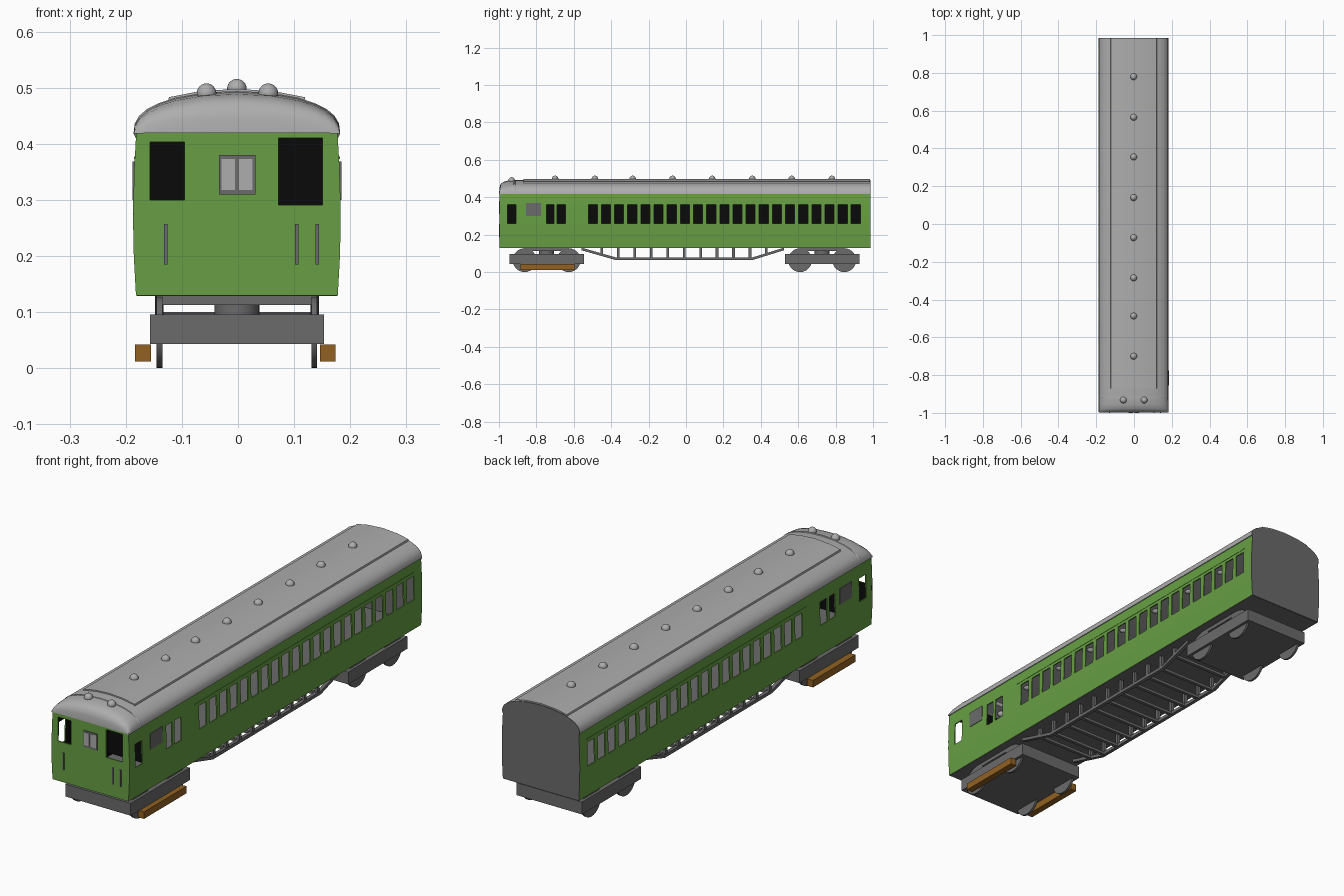
import bpy, bmesh, math
from mathutils import Vector

if "Cube" in bpy.data.objects:
    bpy.data.objects.remove(bpy.data.objects["Cube"])

X0 = -0.002            # small sideways offset of the whole car
YF, YB = -0.996, 0.983  # front and back ends


def material(name, r, g, b):
    m = bpy.data.materials.new(name)
    m.diffuse_color = (r, g, b, 1)
    m.use_nodes = True
    m.node_tree.nodes["Principled BSDF"].inputs["Base Color"].default_value = m.diffuse_color
    return m


GREEN = material("green", 0.135, 0.345, 0.056)
GRAY = material("dark gray", 0.15, 0.145, 0.15)
SILVER = material("light gray", 0.42, 0.42, 0.42)
BLACK = material("black", 0.003, 0.003, 0.003)
BROWN = material("brown", 0.285, 0.12, 0.016)


def finish(bm, name, *mats, smooth=False):
    me = bpy.data.meshes.new(name)
    bm.to_mesh(me)
    bm.free()
    ob = bpy.data.objects.new(name, me)
    bpy.context.collection.objects.link(ob)
    ob.location.x = X0
    for m in mats:
        me.materials.append(m)
    if smooth:
        bpy.ops.object.select_all(action='DESELECT')
        ob.select_set(True)
        bpy.context.view_layer.objects.active = ob
        bpy.ops.object.shade_smooth_by_angle(angle=math.radians(40))
    return ob


def box(name, mat, x0, x1, y0, y1, z0, z1):
    bm = bmesh.new()
    bmesh.ops.create_cube(bm, size=1)
    for v in bm.verts:
        v.co = Vector(((x0 + x1) / 2 + v.co.x * (x1 - x0),
                       (y0 + y1) / 2 + v.co.y * (y1 - y0),
                       (z0 + z1) / 2 + v.co.z * (z1 - z0)))
    return finish(bm, name, mat)


def cylinder(name, mat, r, depth, loc, axis):
    bm = bmesh.new()
    bmesh.ops.create_cone(bm, cap_ends=True, segments=28, radius1=r, radius2=r, depth=depth)
    for v in bm.verts:
        if axis == 'X':
            v.co = Vector((v.co.z, v.co.x, v.co.y))
        v.co += Vector(loc)
    bmesh.ops.recalc_face_normals(bm, faces=bm.faces)
    return finish(bm, name, mat, smooth=True)


def loft(name, mat, sections, caps=True):
    bm = bmesh.new()
    rows = [[bm.verts.new(p) for p in s] for s in sections]
    for a, b in zip(rows, rows[1:]):
        for i in range(len(a) - 1):
            bm.faces.new((a[i], a[i + 1], b[i + 1], b[i]))
    if caps:
        bm.faces.new(rows[0])
        bm.faces.new(rows[-1])
    bmesh.ops.recalc_face_normals(bm, faces=bm.faces)
    return finish(bm, name, mat, smooth=True)


def half_width(z):
    return 0.185 - 0.0055 * ((z - 0.27) / 0.145) ** 2


def wall(name, u0, u1, holes, place, outward):
    """Sheet with rectangular openings, green outside and black inside."""
    us = sorted({u0, u1} | {h[i] for h in holes for i in (0, 1)})
    zs = sorted({0.13, 0.2, 0.42} | {h[i] for h in holes for i in (2, 3)})
    bm = bmesh.new()
    grid = [[bm.verts.new(place(u, z)) for z in zs] for u in us]
    for i in range(len(us) - 1):
        for j in range(len(zs) - 1):
            u, z = (us[i] + us[i + 1]) / 2, (zs[j] + zs[j + 1]) / 2
            if any(h[0] < u < h[1] and h[2] < z < h[3] for h in holes):
                continue
            f = bm.faces.new((grid[i][j], grid[i + 1][j], grid[i + 1][j + 1], grid[i][j + 1]))
            f.normal_update()
            if f.normal.dot(Vector(outward)) < 0:
                f.normal_flip()
    bmesh.ops.delete(bm, geom=[v for v in bm.verts if not v.link_faces], context='VERTS')
    ob = finish(bm, name, GREEN, BLACK)
    s = ob.modifiers.new("thickness", 'SOLIDIFY')
    s.thickness, s.offset, s.material_offset = 0.005, -1, 1


# Side walls with window openings
windows = [(-0.955, -0.908, 0.26, 0.36), (-0.745, -0.706, 0.26, 0.36), (-0.69, -0.643, 0.26, 0.36)]
for k in range(21):
    c = -0.498 + 0.0703 * k
    windows.append((c - 0.0245, c + 0.0245, 0.26, 0.36))
for s, side in ((1, "right"), (-1, "left")):
    wall(side + "_wall", YF, YB, windows, lambda u, z: (s * half_width(z), u, z), (s, 0, 0))
    xs = sorted((s * 0.178, s * 0.1862))
    box(side + "_sign_plate", GRAY, *xs, -0.855, -0.775, 0.30, 0.368)
    xs = sorted((s * 0.18, s * 0.1835))
    box(side + "_window_rail", GREEN, *xs, -0.55, 0.935, 0.373, 0.377)

# Front wall with two cab windows
wall("front_wall", -0.185, 0.185, [(-0.155, -0.093, 0.30, 0.403), (0.074, 0.153, 0.291, 0.41)],
     lambda u, z: (u if abs(u) < 0.18 else math.copysign(half_width(z), u), YF, z), (0, -1, 0))
box("front_window_frame", GRAY, -0.032, 0.033, YF - 0.003, YF + 0.002, 0.31, 0.38)
for x in (-0.027, 0.004):
    box("front_window_pane", SILVER, x, x + 0.024, YF - 0.004, YF, 0.318, 0.373)
for x in (-0.127, 0.107, 0.143):
    box("front_handrail", GRAY, x - 0.003, x + 0.003, YF - 0.004, YF, 0.185, 0.257)

# Roof: half profile mirrored, lofted to a rounded front
half = [(0.184, 0.418), (0.182, 0.434), (0.174, 0.448), (0.16, 0.46), (0.14, 0.47),
        (0.11, 0.48), (0.06, 0.489), (0.0, 0.492)]
profile = half + [(-x, z) for x, z in half[-2::-1]]
stations = [(-0.999, 0.02), (-0.998, 0.4), (-0.992, 0.68), (-0.978, 0.86), (-0.955, 0.95),
            (-0.92, 1.0), (YB, 1.0)]
loft("roof", SILVER, [[(x, y, 0.418 + (z - 0.418) * h) for x, z in profile] for y, h in stations],
     caps=False)
strip = [(0.123, 0.474), (0.121, 0.483), (0.07, 0.493), (0, 0.498)]
strip += [(-x, z) for x, z in strip[-2::-1]]
loft("raised_roof_panel", SILVER, [[(x, y, z) for x, z in strip] for y in (-0.87, YB)])
loft("roof_cap_seam", SILVER, [[(x, y, z + d) for x, z in profile]
                               for y, d in ((-0.922, 0), (-0.92, 0.002), (-0.914, 0.002), (-0.912, 0))],
     caps=False)

# Roof vents and marker domes
domes = [(0, y, 0.498) for y in (-0.7, -0.487, -0.285, -0.072, 0.14, 0.355, 0.565, 0.78)]
domes += [(x, -0.932, 0.49) for x in (-0.054, 0.056)]
for p in domes:
    bm = bmesh.new()
    bmesh.ops.create_uvsphere(bm, u_segments=20, v_segments=12, radius=0.0175)
    bmesh.ops.translate(bm, verts=bm.verts, vec=p)
    finish(bm, "roof_vent", SILVER, smooth=True)

# Plain gray back wall, following body and roof outline
outline = [(half_width(z), z) for z in (0.13, 0.2, 0.27, 0.34, 0.41)] + profile
outline += [(-half_width(z), z) for z in (0.41, 0.34, 0.27, 0.2, 0.13)]
bm = bmesh.new()
f = bm.faces.new([bm.verts.new((x, YB, z)) for x, z in outline])
ext = bmesh.ops.extrude_face_region(bm, geom=[f])["geom"]
bmesh.ops.translate(bm, verts=[v for v in ext if isinstance(v, bmesh.types.BMVert)], vec=(0, 0.003, 0))
bmesh.ops.recalc_face_normals(bm, faces=bm.faces)
finish(bm, "back_wall", GRAY)

# Floor and dark interior partitions
box("floor", GRAY, -0.178, 0.178, YF + 0.004, YB, 0.129, 0.136)
box("interior_divider", BLACK, -0.002, 0.002, -0.985, YB, 0.23, 0.375)
box("cab_partition", BLACK, -0.175, 0.175, -0.885, -0.88, 0.25, 0.418)

# Wheel trucks
for end, c in (("front", -0.745), ("back", 0.728)):
    box(end + "_truck_frame", GRAY, -0.155, 0.155, c - 0.2, c + 0.2, 0.043, 0.096)
    cylinder(end + "_truck_pivot", GRAY, 0.04, 0.03, (0, c, 0.105), 'Z')
    box(end + "_bolster", GRAY, -0.143, 0.143, c - 0.12, c + 0.12, 0.113, 0.13)
    for dy in (-0.118, 0.118):
        for x in (-0.138, 0.138):
            cylinder(end + "_wheel", GRAY, 0.0635, 0.01, (x, c + dy, 0.0635), 'X')

# Wooden contact-shoe beams on the front truck
box("left_shoe_beam", BROWN, -0.182, -0.153, -0.885, -0.597, 0.012, 0.042)
box("right_shoe_beam", BROWN, 0.148, 0.176, -0.885, -0.597, 0.012, 0.042)

# Underfloor truss: bent side rails, posts and cross bars
path = [(-0.56, 0.124), (-0.375, 0.071), (0.355, 0.071), (0.525, 0.124)]
for s, side in ((-1, "left"), (1, "right")):
    x0, x1 = s * 0.131, s * 0.146
    loft(side + "_truss_rail", GRAY,
         [[(x0, y, z - 0.007), (x1, y, z - 0.007), (x1, y, z + 0.007), (x0, y, z + 0.007),
           (x0, y, z - 0.007001)] for y, z in path], caps=False)
for k in range(11):
    y = -0.45 + 0.088 * k
    low = 0.071
    if y < -0.375:
        low = 0.092
    elif y > 0.355:
        low = 0.071 + 0.053 * (y - 0.355) / 0.17
    for s in (-1, 1):
        box("truss_post", GRAY, s * 0.138 - 0.007, s * 0.138 + 0.007, y - 0.007, y + 0.007, low, 0.13)
    box("truss_cross_bar", GRAY, -0.138, 0.138, y - 0.007, y + 0.007, low - 0.006, low + 0.006)
